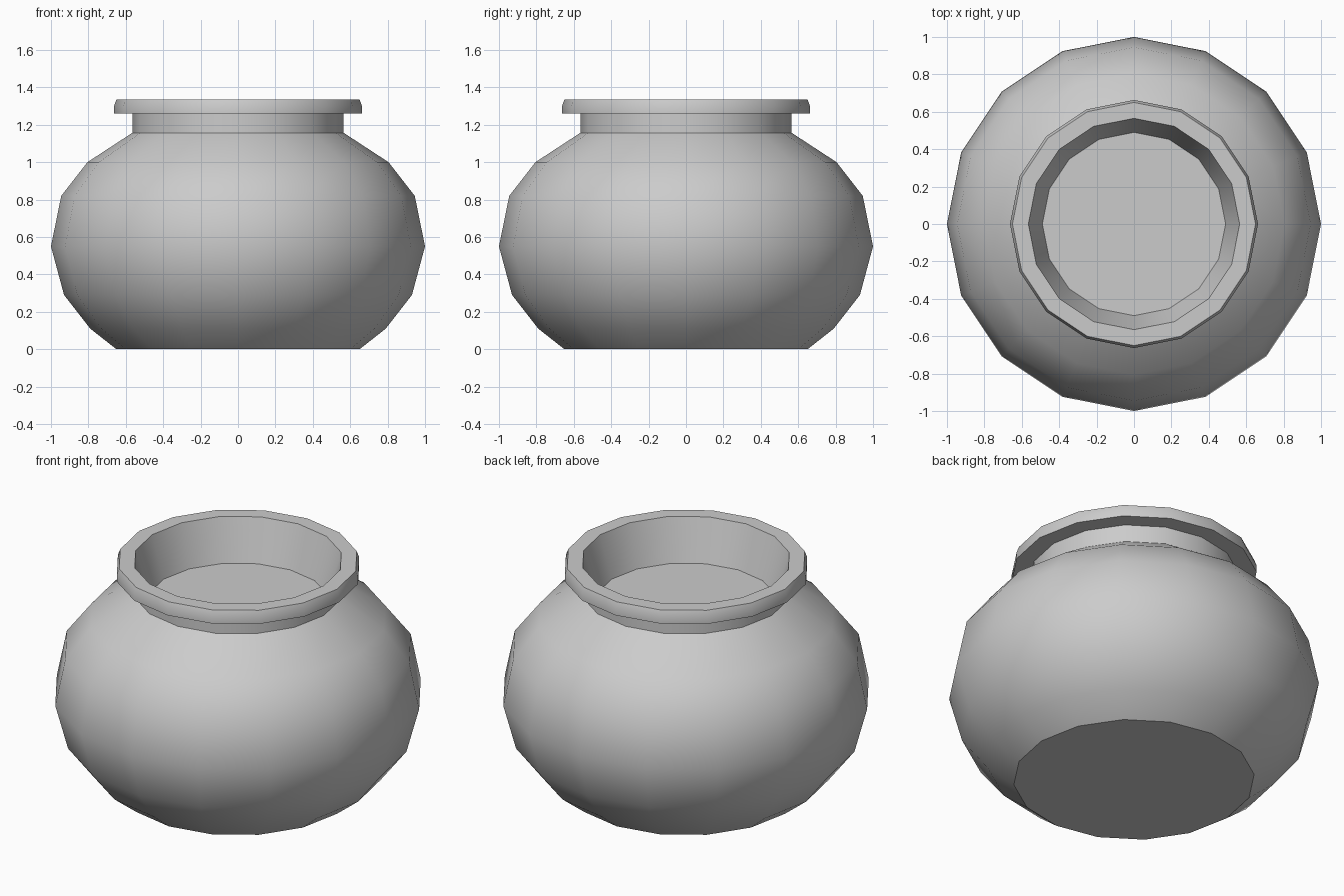
import bpy, bmesh, math

if "Cube" in bpy.data.objects:
    bpy.data.objects.remove(bpy.data.objects["Cube"])

SIDES = 16


def lathe(name, profile):
    """Spin an (r, z) profile around z and close both ends with flat caps."""
    bm = bmesh.new()
    rings = []
    for r, z in profile:
        rings.append([bm.verts.new((r * math.cos(2 * math.pi * i / SIDES),
                                    r * math.sin(2 * math.pi * i / SIDES), z))
                      for i in range(SIDES)])
    for a, b in zip(rings, rings[1:]):
        for i in range(SIDES):
            j = (i + 1) % SIDES
            bm.faces.new((a[i], a[j], b[j], b[i]))
    bm.faces.new(rings[0][::-1])
    bm.faces.new(rings[-1])
    mesh = bpy.data.meshes.new(name)
    bm.to_mesh(mesh)
    bm.free()
    obj = bpy.data.objects.new(name, mesh)
    bpy.context.collection.objects.link(obj)
    bpy.context.view_layer.objects.active = obj
    obj.select_set(True)
    bpy.ops.object.shade_smooth_by_angle(angle=math.radians(37))
    obj.select_set(False)
    return obj


# Rounded belly, short neck, flared rim, tapered mouth with recessed floor
lathe("pot", [
    (0.65, 0.0), (0.79, 0.11), (0.93, 0.29), (1.0, 0.55),
    (0.945, 0.82), (0.805, 1.0), (0.565, 1.157),
    (0.565, 1.26),
    (0.663, 1.26), (0.663, 1.30), (0.65, 1.335),
    (0.565, 1.335),
    (0.49, 1.09),
])
